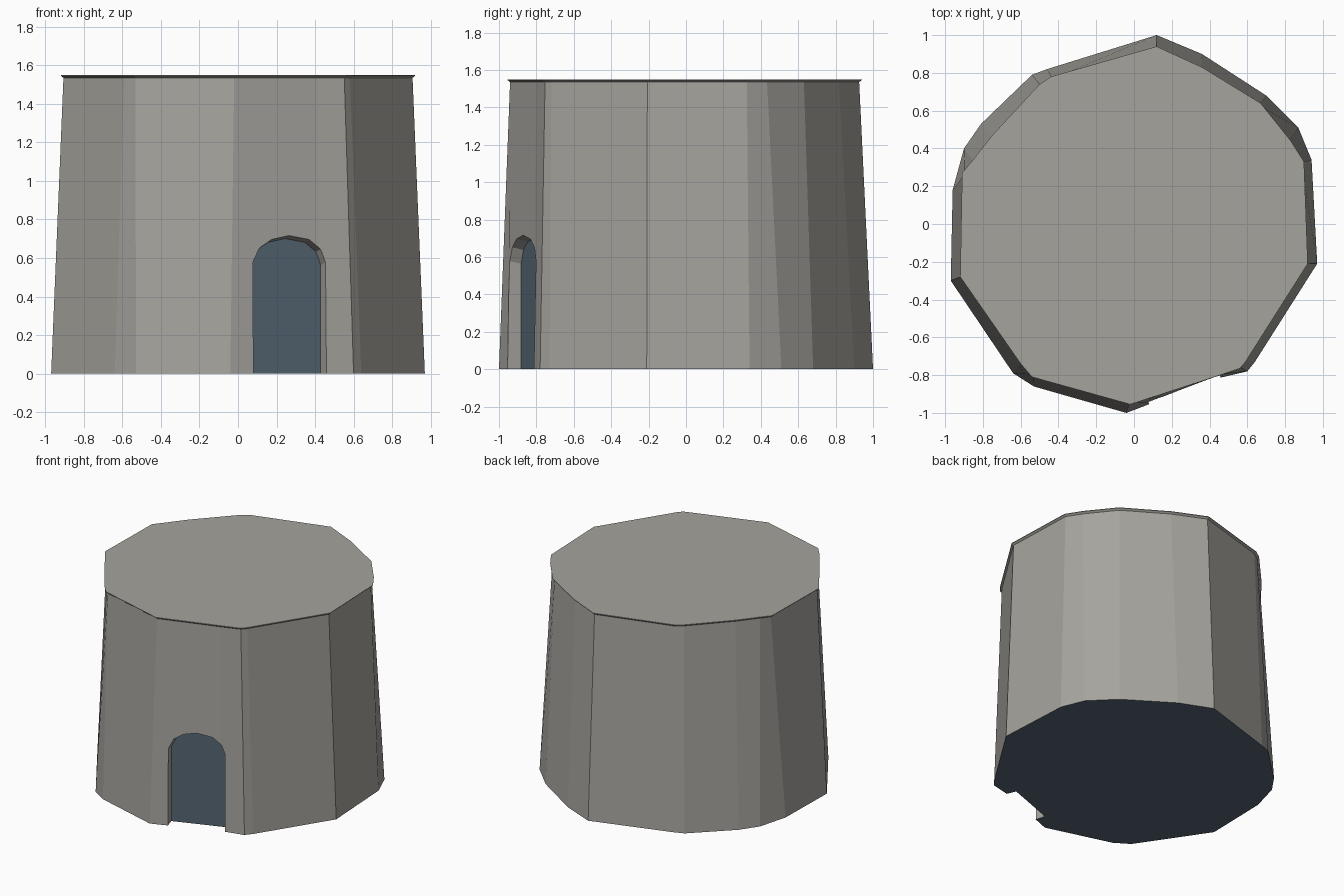
import bpy, bmesh
from mathutils import Vector

if "Cube" in bpy.data.objects:
    bpy.data.objects.remove(bpy.data.objects["Cube"])

H = 1.55
# Wall corners, anticlockwise from the front: base x, y then rim x, y
CORNERS = [
    (-.04, -1.0, -.02, -.955), (.43, -.82, .42, -.812), (.60, -.78, .56, -.765),
    (.64, -.73, .59, -.73), (.97, -.21, .92, -.21), (.94, .34, .90, .33),
    (.87, .51, .83, .44), (.70, .68, .67, .64), (.36, .90, .36, .83),
    (.12, 1.0, .12, .94), (-.46, .82, -.44, .78), (-.54, .79, -.50, .74),
    (-.81, .53, -.75, .47), (-.90, .40, -.86, .33), (-.96, .18, -.91, .27),
    (-.97, -.30, -.92, -.28), (-.64, -.79, -.60, -.74), (-.53, -.86, -.54, -.81),
]


def loft(name, rings):
    """Closed solid through rings with equal point counts."""
    bm = bmesh.new()
    loops = [[bm.verts.new(p) for p in ring] for ring in rings]
    n = len(loops[0])
    bm.faces.new(loops[0][::-1])
    bm.faces.new(loops[-1])
    for a, b in zip(loops, loops[1:]):
        for i in range(n):
            j = (i + 1) % n
            bm.faces.new((a[i], a[j], b[j], b[i]))
    bmesh.ops.recalc_face_normals(bm, faces=bm.faces)
    mesh = bpy.data.meshes.new(name)
    bm.to_mesh(mesh)
    bm.free()
    ob = bpy.data.objects.new(name, mesh)
    bpy.context.collection.objects.link(ob)
    return ob


def material(name, colour):
    mat = bpy.data.materials.new(name)
    mat.diffuse_color = (*colour, 1)
    mat.use_nodes = True
    mat.node_tree.nodes["Principled BSDF"].inputs["Base Color"].default_value = mat.diffuse_color
    return mat


grey = material("stone", (.38, .37, .34))
blue = material("slate_blue", (.09, .13, .17))

# Tapered faceted wall with dark underside
base = [(a, b, 0) for a, b, c, d in CORNERS]
neck = [(c * .985, d * .985, H - .015) for a, b, c, d in CORNERS]
rim = [(c, d, H) for a, b, c, d in CORNERS]
lip = [(c, d, H - .004) for a, b, c, d in CORNERS]
tower = loft("tower_wall", [base, neck, lip, rim])
tower.data.materials.append(grey)
tower.data.materials.append(blue)
for f in tower.data.polygons:
    if f.normal.z < -.9 and f.center.z < .1:
        f.material_index = 1

# Arched doorway, laid out along the front right facet
ARCH = [(.08, 0), (.08, .58), (.115, .655), (.18, .70), (.27, .72),
        (.375, .70), (.435, .65), (.46, .58), (.46, 0)]
INWARD = Vector((-.345, .94, 0))


def arch_ring(depth, scale=1.0, foot=0.0):
    ring = []
    for x, z in ARCH:
        x = .27 + (x - .27) * scale
        z = z * scale if z else foot
        p = Vector((x, -.954 + (x - .08) * .367, z)) + INWARD * depth
        ring.append(p)
    return ring


cutter = loft("door_cutter", [arch_ring(-.15, 1, -.1), arch_ring(0, 1, -.1),
                              arch_ring(.085, .97, -.1)])
cutter.data.materials.append(grey)
cutter.hide_render = True
mod = tower.modifiers.new("doorway", 'BOOLEAN')
mod.operation = 'DIFFERENCE'
mod.solver = 'EXACT'
mod.object = cutter
bpy.context.view_layer.objects.active = tower
bpy.ops.object.modifier_apply(modifier=mod.name)
bpy.data.objects.remove(cutter)

# Recessed door panel
door = loft("door_panel", [arch_ring(.075, .985), arch_ring(.09, .985)])
door.data.materials.append(blue)
